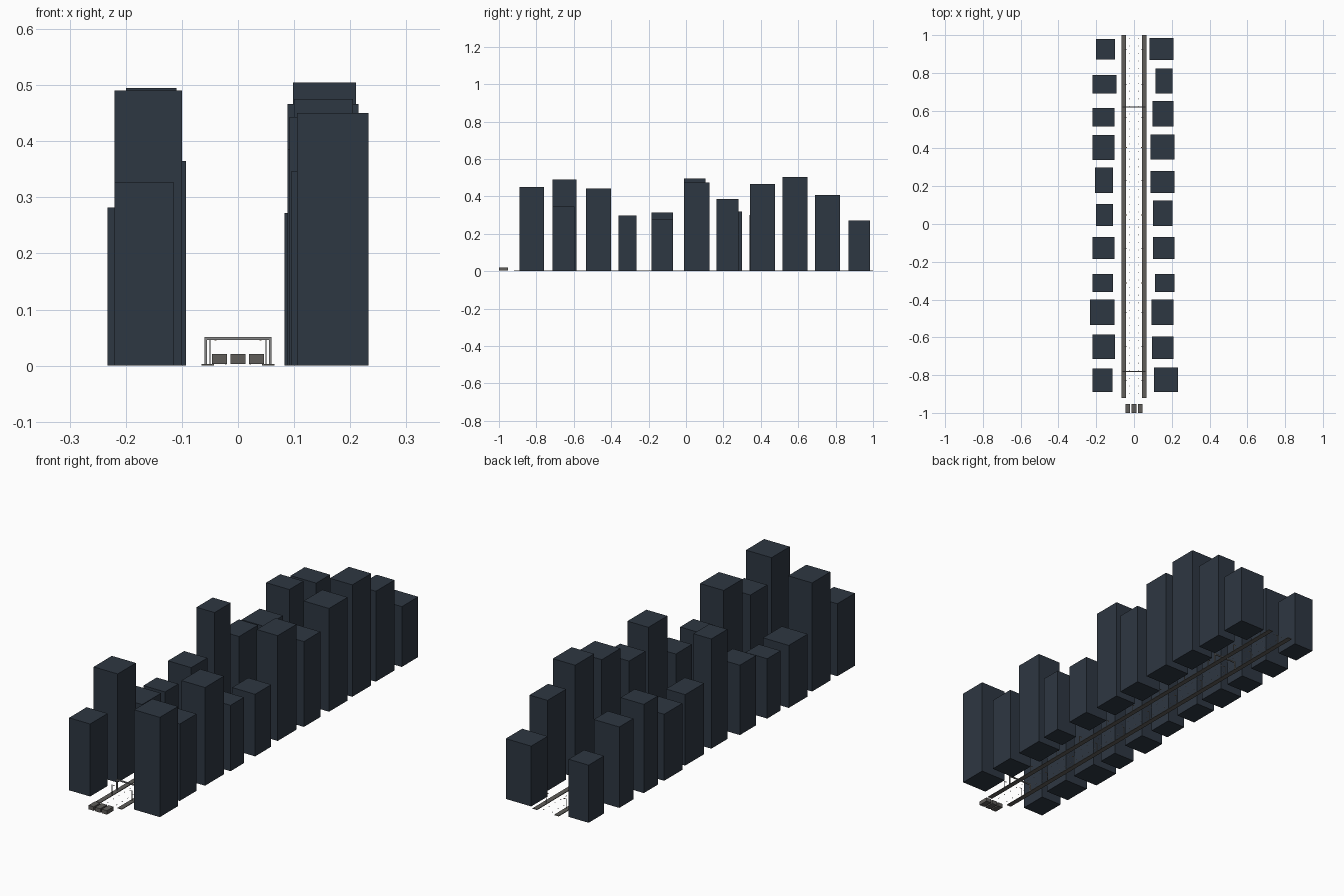
import bpy
import bmesh

if "Cube" in bpy.data.objects:
    bpy.data.objects.remove(bpy.data.objects["Cube"], do_unlink=True)


def material(name, colour):
    m = bpy.data.materials.new(name)
    m.use_nodes = True
    m.diffuse_color = (*colour, 1)
    bsdf = next(n for n in m.node_tree.nodes if n.type == "BSDF_PRINCIPLED")
    bsdf.inputs["Base Color"].default_value = (*colour, 1)
    return m


slate = material("dark slate", (0.027, 0.038, 0.054))
concrete = material("concrete grey", (0.115, 0.11, 0.102))
metal = material("metal grey", (0.24, 0.24, 0.24))
white = material("marking white", (0.8, 0.8, 0.8))
amber = material("lamp amber", (0.8, 0.5, 0.2))


def boxes(name, extents, mat):
    """One object made of boxes, each given as (x0, x1, y0, y1, z0, z1)."""
    bm = bmesh.new()
    for x0, x1, y0, y1, z0, z1 in extents:
        for v in bmesh.ops.create_cube(bm, size=1)["verts"]:
            v.co = (x1 if v.co.x > 0 else x0,
                    y1 if v.co.y > 0 else y0,
                    z1 if v.co.z > 0 else z0)
    mesh = bpy.data.meshes.new(name)
    bm.to_mesh(mesh)
    bm.free()
    mesh.materials.append(mat)
    ob = bpy.data.objects.new(name, mesh)
    bpy.context.collection.objects.link(ob)
    return ob


# Tower blocks, front to back: inner x, outer x, front y, back y, height
right_row = [
    (.115, .22, -.89, -.765, .327), (.1, .22, -.715, -.585, .49),
    (.104, .233, -.535, -.4, .282), (.112, .22, -.36, -.265, .27),
    (.104, .22, -.185, -.07, .315), (.11, .2, -.01, .105, .495),
    (.11, .206, .165, .3, .32), (.104, .22, .34, .47, .3),
    (.104, .22, .515, .615, .4), (.093, .22, .69, .79, .365),
    (.1, .2, .87, .98, .26)]
left_row = [
    (.105, .233, -.89, -.76, .45), (.095, .21, -.715, -.595, .347),
    (.092, .21, -.535, -.4, .443), (.11, .215, -.36, -.265, .297),
    (.1, .215, -.185, -.07, .28), (.1, .205, -.01, .125, .475),
    (.088, .215, .163, .28, .385), (.088, .215, .342, .475, .466),
    (.098, .21, .515, .65, .505), (.115, .205, .69, .823, .408),
    (.083, .21, .868, .985, .272)]
for side, row, sign in (("right", right_row, -1), ("left", left_row, 1)):
    for i, (inner, outer, y0, y1, h) in enumerate(row):
        xs = sorted((sign * inner, sign * outer))
        boxes(f"{side}_tower_{i + 1}", [(*xs, y0, y1, 0, h)], slate)

# Pavements along both edges of the road
for side, x in (("right", -.054), ("left", .054)):
    boxes(f"{side}_pavement", [(x - .011, x + .011, -.92, 1, 0, .003)], concrete)

# Small dashes dividing the lanes
dashes = [(x - .0015, x + .0015, -.9 + i * .04, -.894 + i * .04, .001, .002)
          for x in (-.022, .022) for i in range(48)]
boxes("lane_dashes", dashes, white)

# Three vehicles side by side at the front
for i in (-1, 0, 1):
    x = i * .033
    boxes(f"vehicle_{i + 2}", [(x - .013, x + .013, -1, -.953, .003, .021)], concrete)

# Gantries across the road
for name, y in (("front_gantry", -.78), ("back_gantry", .62)):
    parts = [(-.06, .06, y - .003, y + .003, .046, .051)]
    for x in (-.0575, .0575):
        parts.append((x - .0025, x + .0025, y - .003, y + .003, .003, .046))
    boxes(name, parts, metal)

# Street lamps with inward arms, one pair beside each tower pair
poles, heads = [], []
for _, _, y0, y1, _ in right_row:
    y = (y0 + y1) / 2
    for s in (-1, 1):
        poles.append((s * .05 - .001, s * .05 + .001, y - .001, y + .001, .003, .047))
        arm = sorted((s * .05, s * .038))
        poles.append((*arm, y - .001, y + .001, .046, .047))
        heads.append((s * .04 - .002, s * .04 + .002, y - .0015, y + .0015, .0445, .046))
boxes("lamp_posts", poles, metal)
boxes("lamp_heads", heads, amber)
